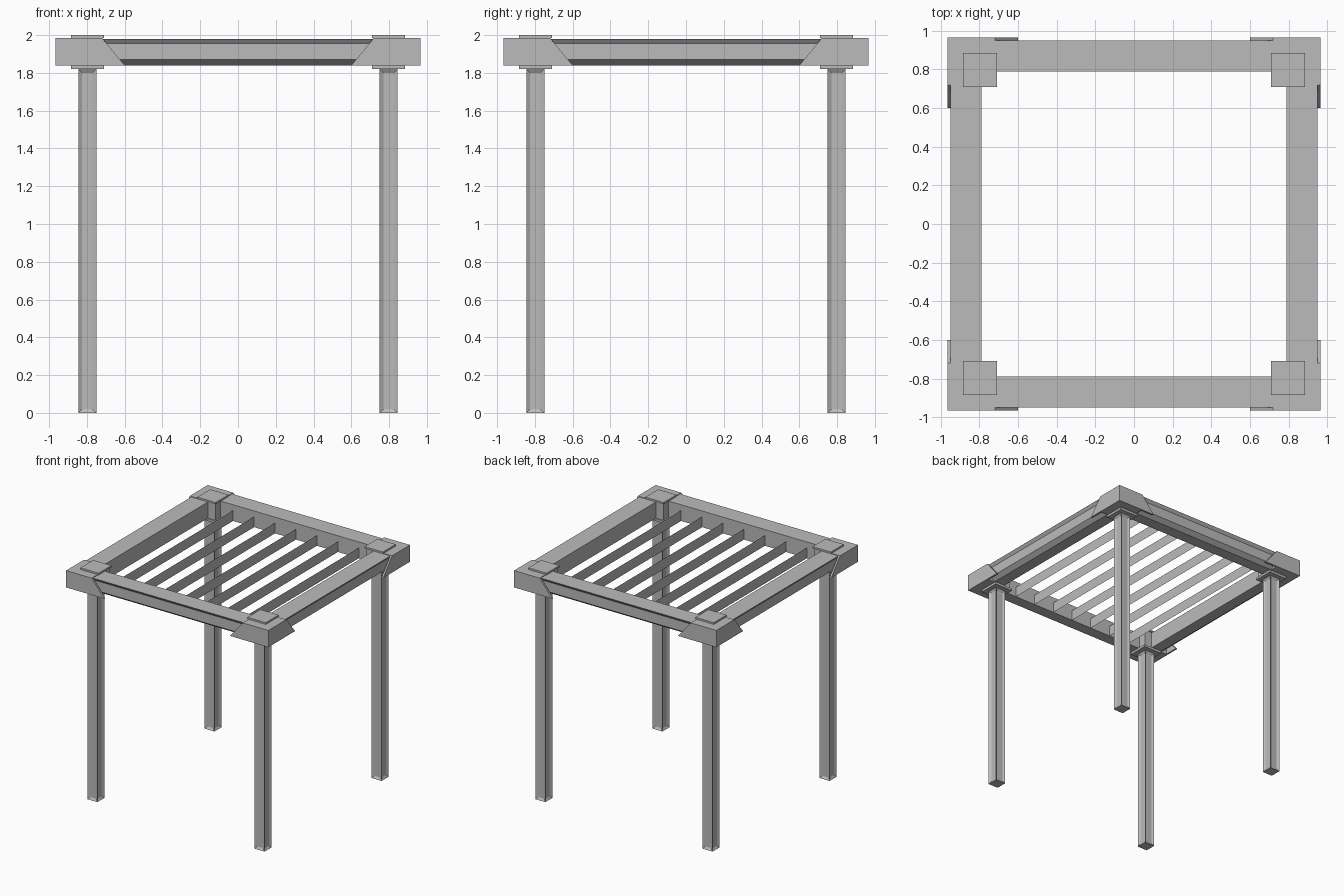
import bpy, bmesh, math
from mathutils import Matrix, Vector

if "Cube" in bpy.data.objects:
    bpy.data.objects.remove(bpy.data.objects["Cube"], do_unlink=True)

GREY = (0.5, 0.5, 0.5, 1)
mat = bpy.data.materials.new("grey")
mat.use_nodes = True
mat.diffuse_color = GREY
mat.node_tree.nodes["Principled BSDF"].inputs["Base Color"].default_value = GREY


def finish(name, bm, turn=0):
    """Turn the part about the vertical axis and make it an object."""
    bmesh.ops.recalc_face_normals(bm, faces=bm.faces)
    bm.transform(Matrix.Rotation(turn, 4, "Z"))
    mesh = bpy.data.meshes.new(name)
    bm.to_mesh(mesh)
    bm.free()
    mesh.materials.append(mat)
    ob = bpy.data.objects.new(name, mesh)
    bpy.context.collection.objects.link(ob)
    return ob


def prism(bm, points, offset):
    """Extrude a flat outline along an offset."""
    face = bm.faces.new([bm.verts.new(p) for p in points])
    ext = bmesh.ops.extrude_face_region(bm, geom=[face], use_keep_orig=True)
    verts = [g for g in ext["geom"] if isinstance(g, bmesh.types.BMVert)]
    bmesh.ops.translate(bm, verts=verts, vec=Vector(offset))


def square(bm, lo, hi, z0, z1):
    """Upright block on a square in the front left corner."""
    prism(bm, [(lo, -lo, z0), (hi, -lo, z0), (hi, -hi, z0), (lo, -hi, z0)],
          (0, 0, z1 - z0))


def make_post(name, turn):
    bm = bmesh.new()
    square(bm, 0.75, 0.845, 0, 1.82)
    bmesh.ops.recalc_face_normals(bm, faces=bm.faces)
    sides = [f for f in bm.faces if abs(f.normal.z) < 0.5]
    # sunken panel on each side
    bmesh.ops.inset_individual(bm, faces=sides, thickness=0.02,
                               depth=-0.012, use_even_offset=True)
    finish(name, bm, turn)


def make_cap(name, turn):
    bm = bmesh.new()
    square(bm, 0.72, 0.965, 1.84, 1.985)
    # thin wings flaring over the beam ends
    wing = [(0.74, 1.985), (0.72, 1.985), (0.6, 1.84), (0.74, 1.84)]
    prism(bm, [(a, -0.95, z) for a, z in wing], (0, -0.015, 0))
    prism(bm, [(0.95, -a, z) for a, z in wing], (0.015, 0, 0))
    finish(name, bm, turn)


def make_plate(name, z0, z1, turn):
    bm = bmesh.new()
    square(bm, 0.71, 0.885, z0, z1)
    finish(name, bm, turn)


def make_beam(name, turn):
    bm = bmesh.new()
    # undercut outer side, plain inner side
    profile = [(0.79, 1.84), (0.79, 1.98), (0.95, 1.98),
               (0.93, 1.955), (0.93, 1.87), (0.89, 1.84)]
    prism(bm, [(-0.73, -r, z) for r, z in profile], (1.46, 0, 0))
    finish(name, bm, turn)


# corners, counter-clockwise from the front left
corners = ["front_left", "back_left", "back_right", "front_right"]
for i, corner in enumerate(corners):
    turn = i * math.pi / 2
    make_post(corner + "_post", turn)
    make_cap(corner + "_cap", turn)
    make_plate(corner + "_top_plate", 1.985, 2.0, turn)
    make_plate(corner + "_collar", 1.82, 1.84, turn)

# beams
for i, side in enumerate(["front", "left", "back", "right"]):
    make_beam(side + "_beam", i * math.pi / 2)

# paper-thin roof slats
for i in range(7):
    x = (i - 3) * 0.2
    bm = bmesh.new()
    bm.faces.new([bm.verts.new((x, y, z)) for y, z in
                  [(-0.79, 1.84), (0.79, 1.84), (0.79, 1.93), (-0.79, 1.93)]])
    finish("roof_slat_%d" % (i + 1), bm)
